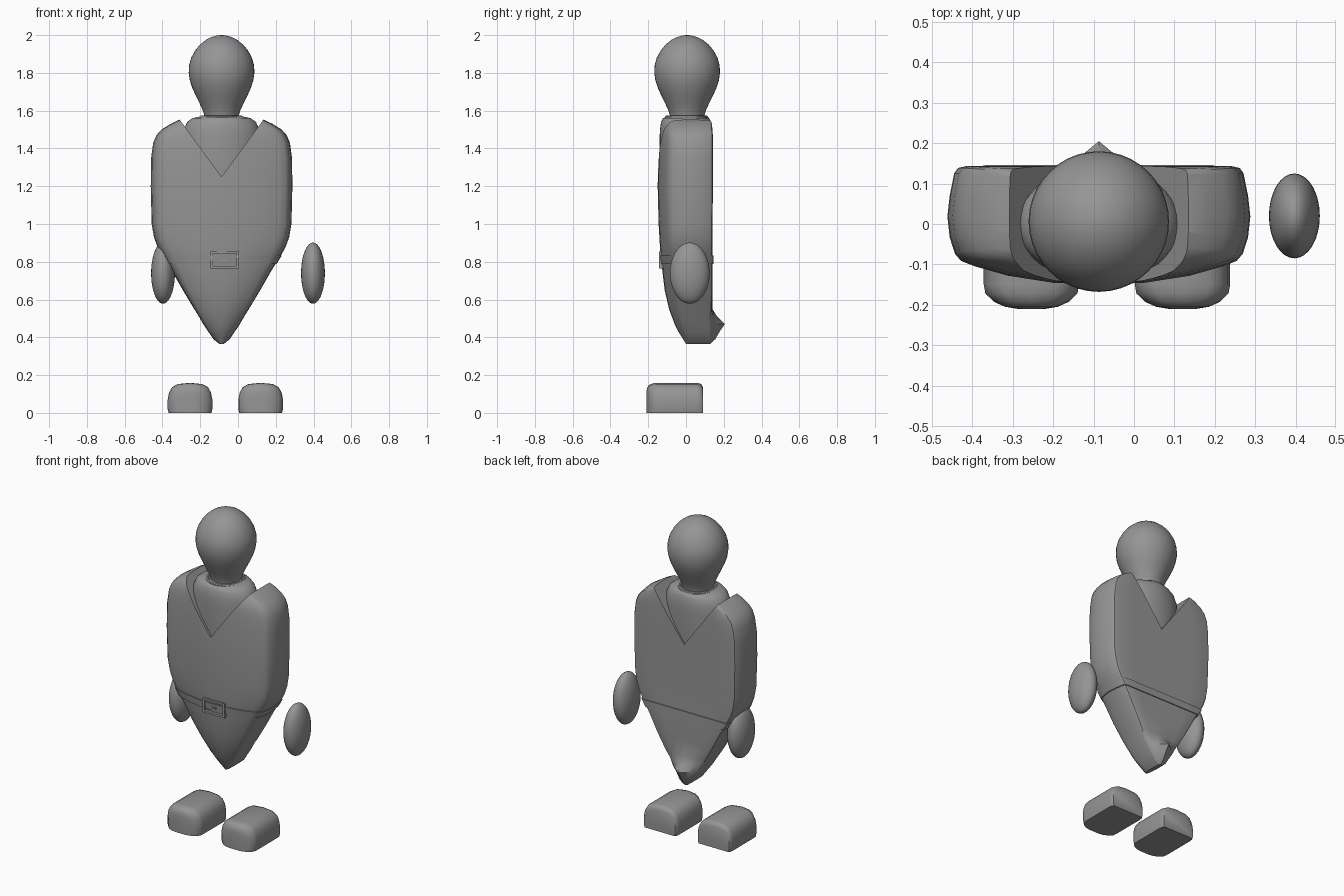
import bpy, bmesh, math

if "Cube" in bpy.data.objects:
    bpy.data.objects.remove(bpy.data.objects["Cube"])

CX = -0.087  # centre line of the body

grey = bpy.data.materials.new("plain grey")
grey.diffuse_color = (0.3, 0.3, 0.3, 1)
grey.use_nodes = True
grey.node_tree.nodes["Principled BSDF"].inputs["Base Color"].default_value = grey.diffuse_color


def finish(ob, angle=35):
    ob.data.materials.clear()
    ob.data.materials.append(grey)
    bpy.ops.object.select_all(action='DESELECT')
    ob.select_set(True)
    bpy.context.view_layer.objects.active = ob
    bpy.ops.object.shade_smooth_by_angle(angle=math.radians(angle))
    return ob


def loft(name, rings):
    """Skin a list of equal-length closed rings and cap both ends."""
    bm = bmesh.new()
    rows = [[bm.verts.new(p) for p in r] for r in rings]
    n = len(rows[0])
    for a, b in zip(rows, rows[1:]):
        for i in range(n):
            j = (i + 1) % n
            bm.faces.new((a[i], a[j], b[j], b[i]))
    bm.faces.new(rows[0][::-1])
    bm.faces.new(rows[-1])
    bmesh.ops.recalc_face_normals(bm, faces=bm.faces)
    me = bpy.data.meshes.new(name)
    bm.to_mesh(me)
    bm.free()
    ob = bpy.data.objects.new(name, me)
    bpy.context.collection.objects.link(ob)
    return ob


def ellipse(z, rx, ry, cy=0.0, n=40):
    return [(CX + rx * math.cos(2 * math.pi * i / n),
             cy + ry * math.sin(2 * math.pi * i / n), z) for i in range(n)]


# Coat cross-section: bowed front, rounded sides, flat back
HALF = [(0, -1), (.3, -.97), (.6, -.85), (.82, -.69), (.91, -.6), (.95, -.48),
        (.985, -.2), (1, .15), (.985, .5), (.955, .88), (.93, .97), (.88, 1),
        (.6, 1), (.3, 1), (0, 1)]
SECTION = HALF + [(-u, v) for u, v in HALF[-2:0:-1]]


def coat_ring(z, w, front, back, peak=0.0):
    mid, h = (front + back) / 2, (back - front) / 2
    return [(CX + u * w, mid + h * v + (peak * (1 - abs(u)) if v > .95 else 0), z)
            for u, v in SECTION]


# Coat: z, half width, front, back, flipped-out tail
coat = loft("coat", [coat_ring(*r) for r in (
    (.365, .012, .0, .13), (.39, .043, -.015, .13, .025),
    (.43, .07, -.04, .125, .053), (.47, .097, -.06, .125, .08),
    (.51, .12, -.075, .125, .04), (.55, .145, -.09, .135, .005),
    (.65, .205, -.113, .14), (.75, .262, -.125, .14),
    (.84, .318, -.135, .14), (.88, .34, -.138, .14),
    (.93, .358, -.141, .14), (1.0, .37, -.145, .14),
    (1.2, .375, -.15, .143), (1.35, .373, -.147, .143),
    (1.43, .362, -.143, .143), (1.47, .345, -.14, .142),
    (1.5, .318, -.136, .14), (1.53, .27, -.13, .137),
    (1.552, .225, -.12, .13))])

# V neckline cut through the coat
vcut = loft("neckline_cutter", [
    [(CX, y, 1.25), (CX + .33, y, 1.70), (CX - .33, y, 1.70)] for y in (-.4, .4)])
mod = coat.modifiers.new("neckline", 'BOOLEAN')
mod.operation, mod.object, mod.solver = 'DIFFERENCE', vcut, 'EXACT'
bpy.context.view_layer.objects.active = coat
coat.select_set(True)
bpy.ops.object.modifier_apply(modifier="neckline")
bpy.data.objects.remove(vcut)
finish(coat)

# Shirt under the coat
finish(loft("shirt", [ellipse(*r) for r in (
    (1.1, .21, .125), (1.3, .215, .136), (1.45, .207, .14), (1.5, .2, .138),
    (1.54, .182, .132), (1.56, .155, .122), (1.57, .11, .1))]), 60)

# Collar ring
bpy.ops.mesh.primitive_torus_add(location=(CX, .003, 1.562), major_radius=.104,
                                 minor_radius=.012, major_segments=40, minor_segments=10)
bpy.context.object.name = "collar"
finish(bpy.context.object)

# Head tapering down into the neck
finish(loft("head", [ellipse(z, r, r, .006) for z, r in (
    (1.5, .085), (1.57, .09), (1.60, .099), (1.64, .117), (1.68, .137),
    (1.72, .155), (1.76, .168), (1.80, .174), (1.84, .172), (1.88, .161),
    (1.92, .139), (1.95, .114), (1.975, .083), (1.99, .053), (1.998, .024),
    (2.0, .004))]), 60)

# Belt following the coat
finish(loft("belt", [coat_ring(.788, .291, -.135, .146),
                     coat_ring(.832, .318, -.140, .146)]))

# Buckle frame made of four bars
bars = [(0, .81 + s * .039, .15, .012) for s in (-1, 1)]
bars += [(s * .069, .81, .012, .09) for s in (-1, 1)]
bars.append((0, .81, .03, .01))
for i, (x, z, sx, sz) in enumerate(bars):
    bpy.ops.mesh.primitive_cube_add(size=1, location=(CX + .085 - .07 + x - .0 - .0 - .0, -.13, z))
    ob = bpy.context.object
    ob.location.x = -.07 + x
    ob.scale = (sx, .026, sz)
    ob.name = "buckle_bar_%d" % (i + 1)
    finish(ob)

# Hands
for side, s in (("left", -1), ("right", 1)):
    bpy.ops.mesh.primitive_uv_sphere_add(segments=32, ring_count=18, radius=1,
                                         location=(s * .397, .02, .74))
    ob = bpy.context.object
    ob.scale = (.063, .105, .162)
    ob.name = side + "_hand"
    finish(ob, 60)

# Feet: domed section swept from toe to heel
ARCH = [(-.96, 0), (-1, .12), (-1, .45), (-.94, .68), (-.8, .86), (-.55, .96), (0, 1)]
ARCH += [(-u, v) for u, v in ARCH[-2::-1]]
for side, x in (("left", -.254), ("right", .12)):
    finish(loft(side + "_foot", [[(x + u * w, y, v * h) for u, v in ARCH] for y, w, h in (
        (-.21, .035, .11), (-.205, .065, .135), (-.193, .092, .15), (-.172, .114, .157),
        (-.15, .118, .159), (.06, .118, .159), (.08, .115, .153), (.09, .108, .135))]), 45)
